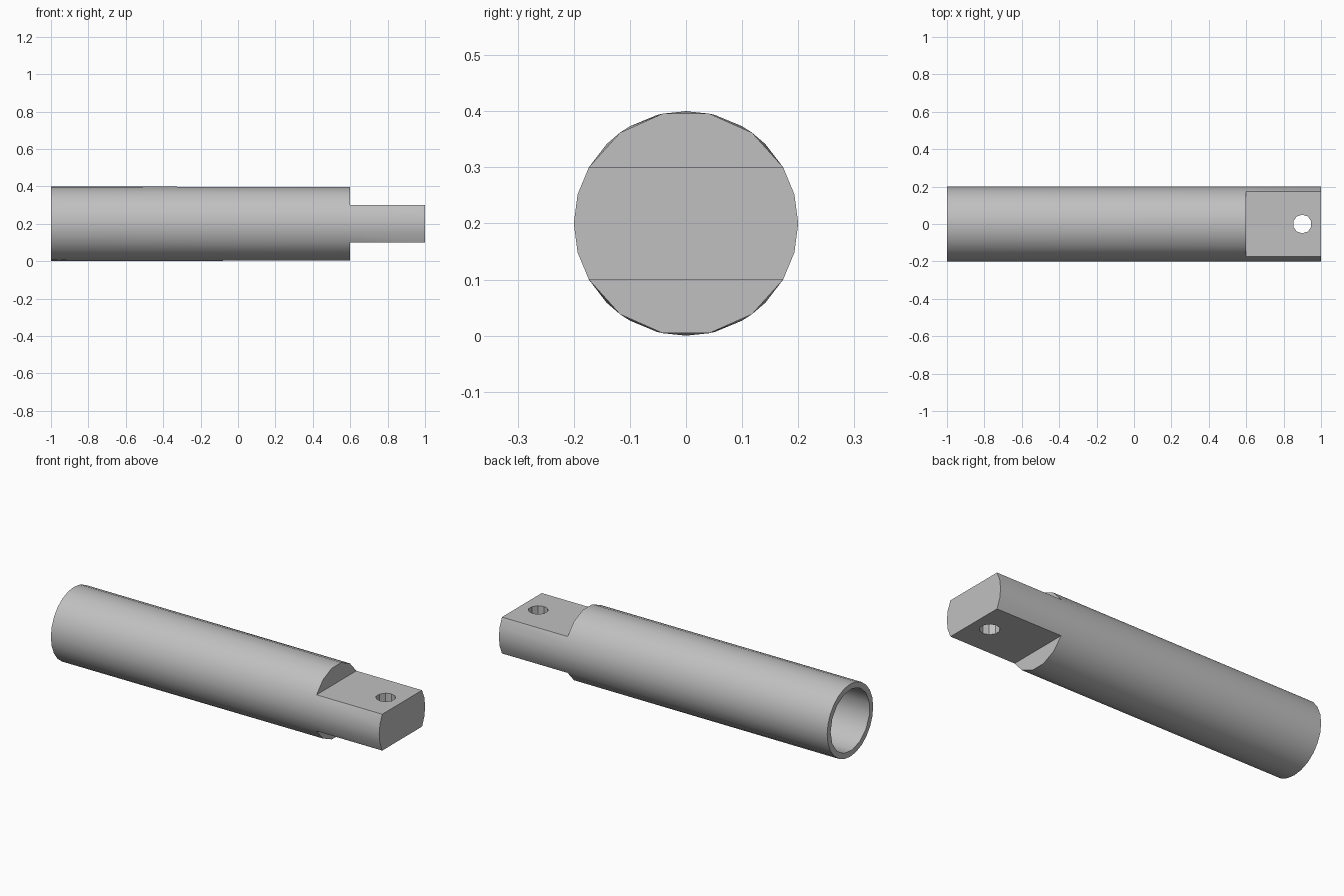
import bpy
import bmesh
from math import radians, sin, cos
from mathutils import Matrix

cube = bpy.data.objects.get("Cube")
if cube:
    bpy.data.objects.remove(cube, do_unlink=True)

RADIUS = 0.2
OPEN_END, SHOULDER, TANG_END = -1.0, 0.6, 1.0

steel = bpy.data.materials.new("plain grey steel")
steel.use_nodes = True
grey = (0.53, 0.53, 0.53, 1)
steel.diffuse_color = grey
steel.node_tree.nodes["Principled BSDF"].inputs["Base Color"].default_value = grey


def make_object(name, bm):
    bmesh.ops.recalc_face_normals(bm, faces=bm.faces)
    mesh = bpy.data.meshes.new(name)
    bm.to_mesh(mesh)
    bm.free()
    mesh.materials.append(steel)
    obj = bpy.data.objects.new(name, mesh)
    bpy.context.collection.objects.link(obj)
    return obj


def arc(bm, x, start, end, count):
    """Points on the rod's circle at x, both ends included."""
    angles = [radians(start + (end - start) * i / count) for i in range(count + 1)]
    return [bm.verts.new((x, RADIUS * cos(a), RADIUS + RADIUS * sin(a))) for a in angles]


def zip_strip(bm, a, b):
    """Join two arcs that may have different point counts."""
    if len(a) == len(b):
        for i in range(len(a) - 1):
            bm.faces.new((a[i], a[i + 1], b[i + 1], b[i]))
        return
    i = j = 0
    while i < len(a) - 1 or j < len(b) - 1:
        if (i + 1) * (len(b) - 1) <= (j + 1) * (len(a) - 1):
            bm.faces.new((a[i], a[i + 1], b[j]))
            i += 1
        else:
            bm.faces.new((a[i], b[j + 1], b[j]))
            j += 1


# Rod body: round sides run on into the tang, top and bottom stop at the shoulder
bm = bmesh.new()
end_ring, tang_ring = [], []
for turn in (0, 180):
    side_rear = arc(bm, OPEN_END, turn - 30, turn + 30, 4)
    side_mid = arc(bm, SHOULDER, turn - 30, turn + 30, 4)
    side_tip = arc(bm, TANG_END, turn - 30, turn + 30, 4)
    zip_strip(bm, side_rear, side_mid)
    zip_strip(bm, side_mid, side_tip)
    crown_rear = arc(bm, OPEN_END, turn + 30, turn + 150, 8)
    crown_mid = arc(bm, SHOULDER, turn + 30, turn + 150, 5)
    zip_strip(bm, crown_rear, crown_mid)
    bm.faces.new(crown_mid)
    end_ring += side_rear + crown_rear[1:-1]
    tang_ring += side_tip
    # Flat of the tang
    y = RADIUS * cos(radians(30)) * (1 if turn == 0 else -1)
    z = RADIUS + RADIUS * sin(radians(turn + 30)) if turn == 0 else RADIUS / 2
    bm.faces.new([bm.verts.new(p) for p in (
        (SHOULDER, y, z), (TANG_END, y, z), (TANG_END, -y, z), (SHOULDER, -y, z))])
bm.faces.new(end_ring)
bm.faces.new(tang_ring)
bmesh.ops.remove_doubles(bm, verts=bm.verts, dist=0.0005)
rod = make_object("rod_with_tang", bm)


def drill(name, sides, radius, depth, matrix):
    """Cut a round hole through the rod."""
    bm = bmesh.new()
    bmesh.ops.create_cone(bm, cap_ends=True, segments=sides, radius1=radius,
                          radius2=radius, depth=depth, matrix=matrix)
    cutter = make_object(name, bm)
    cutter.hide_render = True
    mod = rod.modifiers.new(name, 'BOOLEAN')
    mod.operation = 'DIFFERENCE'
    mod.solver = 'EXACT'
    mod.object = cutter
    bpy.ops.object.modifier_apply(modifier=mod.name)
    bpy.data.objects.remove(cutter, do_unlink=True)


bpy.ops.object.select_all(action='DESELECT')
rod.select_set(True)
bpy.context.view_layer.objects.active = rod

# Blind bore in the open end, and the pin hole through the tang
drill("bore_cutter", 15, 0.17, 1.6,
      Matrix.Translation((-0.4, 0, RADIUS)) @ Matrix.Rotation(radians(90), 4, 'Y'))
drill("pin_hole_cutter", 10, 0.05, 0.6, Matrix.Translation((0.9, 0, RADIUS)))

bpy.ops.object.shade_smooth_by_angle(angle=radians(32))
